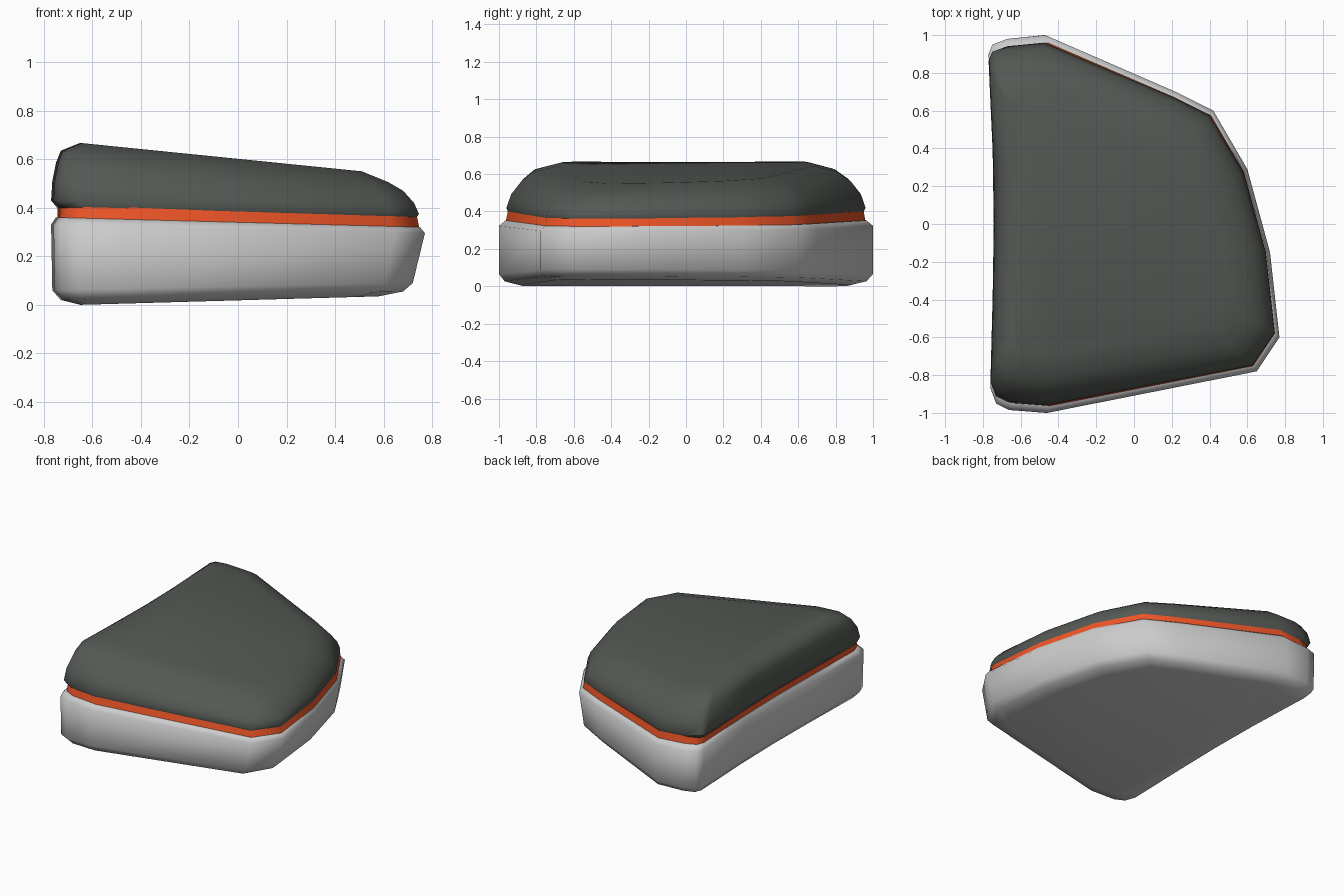
import bpy, bmesh

if "Cube" in bpy.data.objects:
    bpy.data.objects.remove(bpy.data.objects["Cube"])

# Plan outline of the wedge, counter-clockwise seen from above
OUTLINE = [(-0.76, -0.87), (-0.73, -0.95), (-0.66, -0.985), (-0.46, -1.0),
           (0.65, -0.78), (0.77, -0.60), (0.72, -0.15), (0.60, 0.29),
           (0.42, 0.60), (0.22, 0.70), (-0.47, 1.0), (-0.67, 0.98),
           (-0.75, 0.95), (-0.77, 0.90), (-0.748, 0.40), (-0.742, 0.0),
           (-0.748, -0.40)]


def material(name, colour):
    m = bpy.data.materials.new(name)
    m.diffuse_color = (*colour, 1)
    m.use_nodes = True
    m.node_tree.nodes["Principled BSDF"].inputs["Base Color"].default_value = m.diffuse_color
    return m


def loft(name, rings, mat=None):
    """Stack fitted copies of the outline; ring = x0, x1, y0, y1, z at x0, z at x1."""
    bm = bmesh.new()
    loops = []
    for x0, x1, y0, y1, z0, z1 in rings:
        loop = []
        for px, py in OUTLINE:
            u, v = (px + 0.77) / 1.54, (py + 1) / 2
            loop.append(bm.verts.new((x0 + u * (x1 - x0), y0 + v * (y1 - y0),
                                      z0 + u * (z1 - z0))))
        loops.append(loop)
    n = len(OUTLINE)
    for a, b in zip(loops, loops[1:]):
        for i in range(n):
            j = (i + 1) % n
            bm.faces.new((a[i], a[j], b[j], b[i]))
    bm.faces.new(loops[0][::-1])
    bm.faces.new(loops[-1])
    bmesh.ops.recalc_face_normals(bm, faces=bm.faces[:])
    mesh = bpy.data.meshes.new(name)
    bm.to_mesh(mesh)
    bm.free()
    ob = bpy.data.objects.new(name, mesh)
    bpy.context.collection.objects.link(ob)
    if mat:
        mesh.materials.append(mat)
    bpy.ops.object.select_all(action='DESELECT')
    ob.select_set(True)
    bpy.context.view_layer.objects.active = ob
    bpy.ops.object.shade_smooth_by_angle(angle=0.9)
    return ob


# Lower shell with rounded base and chamfered rim
loft("lower_shell", [
    (-0.65, 0.58, -0.89, 0.88, 0.0, 0.035),
    (-0.73, 0.68, -0.97, 0.965, 0.02, 0.055),
    (-0.765, 0.72, -1.0, 1.0, 0.06, 0.09),
    (-0.77, 0.77, -1.0, 1.0, 0.33, 0.295),
    (-0.75, 0.75, -0.965, 0.965, 0.36, 0.32)])

# Orange seam strip between the shells
loft("seam_strip", [
    (-0.745, 0.748, -0.965, 0.96, 0.35, 0.31),
    (-0.742, 0.737, -0.952, 0.95, 0.41, 0.365)],
    material("orange", (0.85, 0.09, 0.02)))

# Dark domed upper shell
loft("upper_shell", [
    (-0.745, 0.735, -0.95, 0.945, 0.40, 0.357),
    (-0.77, 0.745, -0.96, 0.96, 0.43, 0.375),
    (-0.765, 0.725, -0.935, 0.935, 0.51, 0.42),
    (-0.75, 0.68, -0.88, 0.88, 0.585, 0.47),
    (-0.73, 0.62, -0.82, 0.81, 0.635, 0.505),
    (-0.65, 0.51, -0.69, 0.68, 0.667, 0.55)],
    material("dark_grey", (0.09, 0.1, 0.09)))
